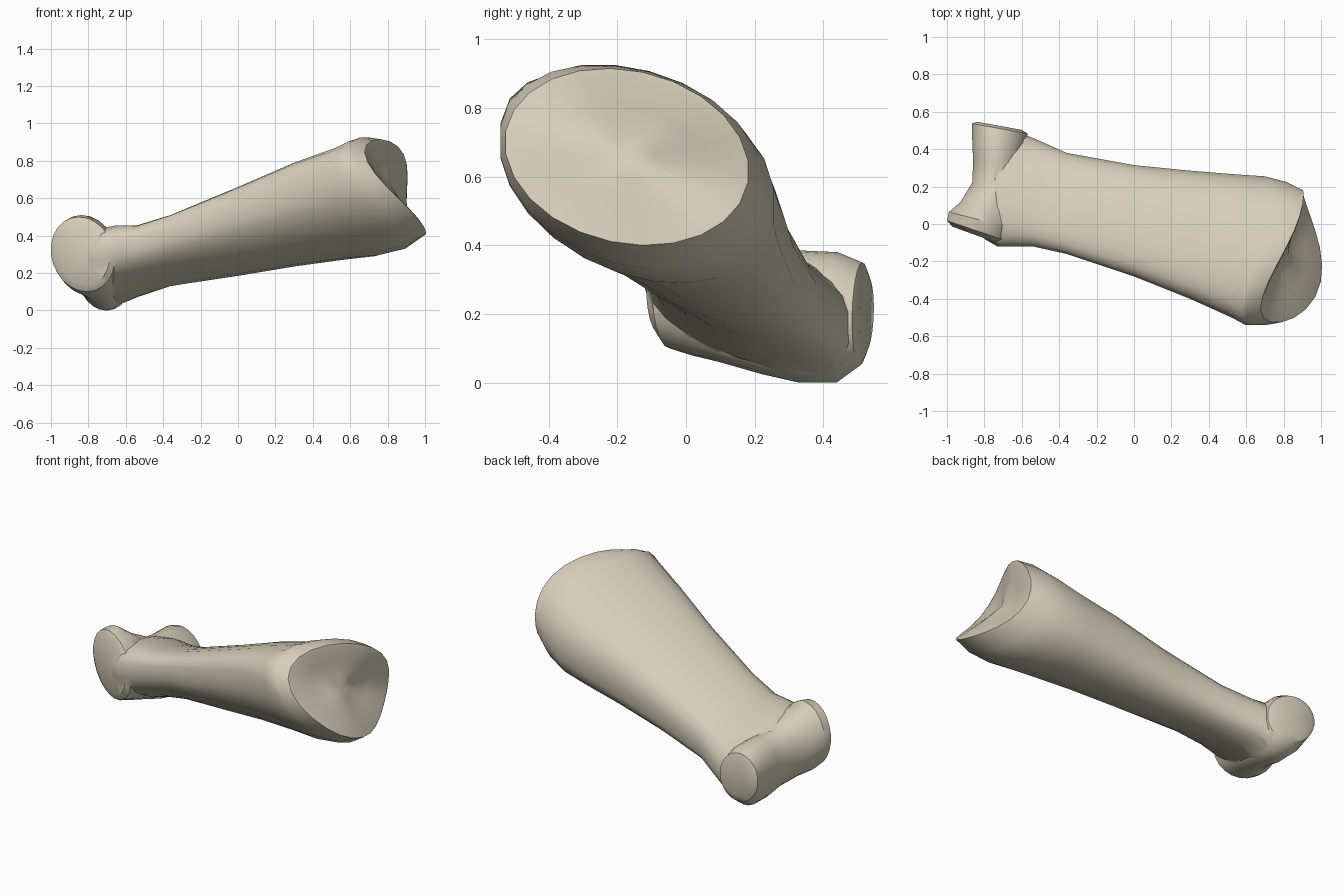
import bpy
import bmesh
from math import cos, sin, pi
from mathutils import Vector

cube = bpy.data.objects.get("Cube")
if cube:
    bpy.data.objects.remove(cube, do_unlink=True)

SIDES = 24

mat = bpy.data.materials.new("bone ivory")
mat.use_nodes = True
ivory = (0.66, 0.61, 0.48, 1)
mat.diffuse_color = ivory
mat.node_tree.nodes["Principled BSDF"].inputs["Base Color"].default_value = ivory


def remap(values, lo, hi):
    a, b = min(values), max(values)
    return [lo + (v - a) / (b - a) * (hi - lo) for v in values]


def outline(lo1, hi1, lo2, hi2, shear=0.0, top=1.0, bottom=1.0):
    """Rounded section fitted to a box; shear tilts it, top/bottom < 1 flatten it."""
    angles = [2 * pi * (i + 0.5) / SIDES for i in range(SIDES)]
    u = remap([cos(a) for a in angles], lo1, hi1)
    half = (hi2 - lo2) / 2
    v = [half * (sin(a) ** top if sin(a) > 0 else -(-sin(a)) ** bottom) for a in angles]
    mid = (lo1 + hi1) / 2
    v = remap([b - shear * (a - mid) for a, b in zip(u, v)], lo2, hi2)
    return list(zip(u, v))


def loft(name, rings):
    """Skin a list of rings and close both ends with fans."""
    bm = bmesh.new()
    loops = [[bm.verts.new(p) for p in ring] for ring in rings]
    for a, b in zip(loops, loops[1:]):
        for i in range(SIDES):
            j = (i + 1) % SIDES
            bm.faces.new((a[i], a[j], b[j], b[i]))
    for end in (loops[0], loops[-1]):
        hub = bm.verts.new(sum((v.co for v in end), Vector()) / SIDES)
        for i in range(SIDES):
            bm.faces.new((end[i], end[(i + 1) % SIDES], hub))
    bmesh.ops.recalc_face_normals(bm, faces=bm.faces)
    mesh = bpy.data.meshes.new(name)
    bm.to_mesh(mesh)
    bm.free()
    mesh.materials.append(mat)
    obj = bpy.data.objects.new(name, mesh)
    bpy.context.collection.objects.link(obj)
    return obj


def saddle(y, z):
    """Offset along the bone that tilts and twists the joint rim."""
    return 0.15 * y - 0.42 * z + 1.3 * y * z - 0.35 * y * y


# Shaft and flared base:
# x, y range, z range, shear, top and bottom roundness, weight of the rim saddle
shaft_stations = [
    (-0.80, -0.08, 0.46, 0.07, 0.39, 0.3, 0.7, 0.7, 0),
    (-0.73, -0.12, 0.51, 0.015, 0.44, 0.36, 0.8, 0.6, 0),
    (-0.65, -0.12, 0.50, 0.025, 0.455, 0.38, 0.8, 0.65, 0),
    (-0.54, -0.12, 0.46, 0.07, 0.455, 0.38, 0.6, 0.75, 0),
    (-0.36, -0.16, 0.38, 0.13, 0.51, 0.38, 0.5, 0.9, 0),
    (0.00, -0.28, 0.315, 0.185, 0.66, 0.38, 0.5, 1, 0),
    (0.30, -0.40, 0.285, 0.235, 0.79, 0.36, 0.5, 1, 0),
    (0.55, -0.50, 0.265, 0.27, 0.87, 0.32, 0.6, 1, 0.1),
    (0.70, -0.54, 0.255, 0.29, 0.91, 0.25, 0.75, 1, 0.4),
    (0.81, -0.54, 0.225, 0.33, 0.925, 0.18, 0.9, 1, 0.75),
    (0.895, -0.525, 0.18, 0.40, 0.915, 0.12, 1, 1, 1),
]
rings = []
for x, y0, y1, z0, z1, shear, top, bottom, weight in shaft_stations:
    cy, cz = (y0 + y1) / 2, (z0 + z1) / 2
    rings.append([Vector((x + weight * saddle(y - cy, z - cz), y, z))
                  for y, z in outline(y0, y1, z0, z1, shear, top, bottom)])

# Hollow joint socket inside the rim
rim = rings[-1]
centre = sum(rim, Vector()) / SIDES
for scale, depth in ((0.94, 0.0), (0.6, 0.025), (0.25, 0.04)):
    rings.append([centre.lerp(p, scale) - Vector((depth, 0, 0)) for p in rim])
bone = loft("finger_bone", rings)

# Spool-shaped head with two knuckles: y, x range, z range, skew
head_stations = [
    (-0.065, -0.97, -0.69, 0.14, 0.45, -0.36),
    (-0.04, -1.00, -0.66, 0.10, 0.50, -0.34),
    (0.02, -0.99, -0.64, 0.08, 0.51, -0.25),
    (0.10, -0.93, -0.62, 0.06, 0.45, -0.1),
    (0.22, -0.865, -0.60, 0.025, 0.39, 0),
    (0.33, -0.86, -0.59, 0.00, 0.385, 0),
    (0.44, -0.865, -0.57, 0.00, 0.38, -0.1),
    (0.51, -0.865, -0.57, 0.05, 0.35, -0.18),
    (0.525, -0.84, -0.60, 0.09, 0.31, -0.18),
]
rings = []
for y, x0, x1, z0, z1, skew in head_stations:
    mid = (x0 + x1) / 2
    rings.append([Vector((x, y + skew * (x - mid), z))
                  for x, z in outline(x0, x1, z0, z1, 0.15)])
head = loft("knuckle_head", rings)

# Fuse the head to the shaft
mod = bone.modifiers.new("fuse", 'BOOLEAN')
mod.operation = 'UNION'
mod.solver = 'EXACT'
mod.object = head
bpy.ops.object.select_all(action='DESELECT')
bpy.context.view_layer.objects.active = bone
bone.select_set(True)
bpy.ops.object.modifier_apply(modifier=mod.name)
bpy.data.objects.remove(head, do_unlink=True)
bpy.ops.object.shade_smooth_by_angle(angle=0.65)
